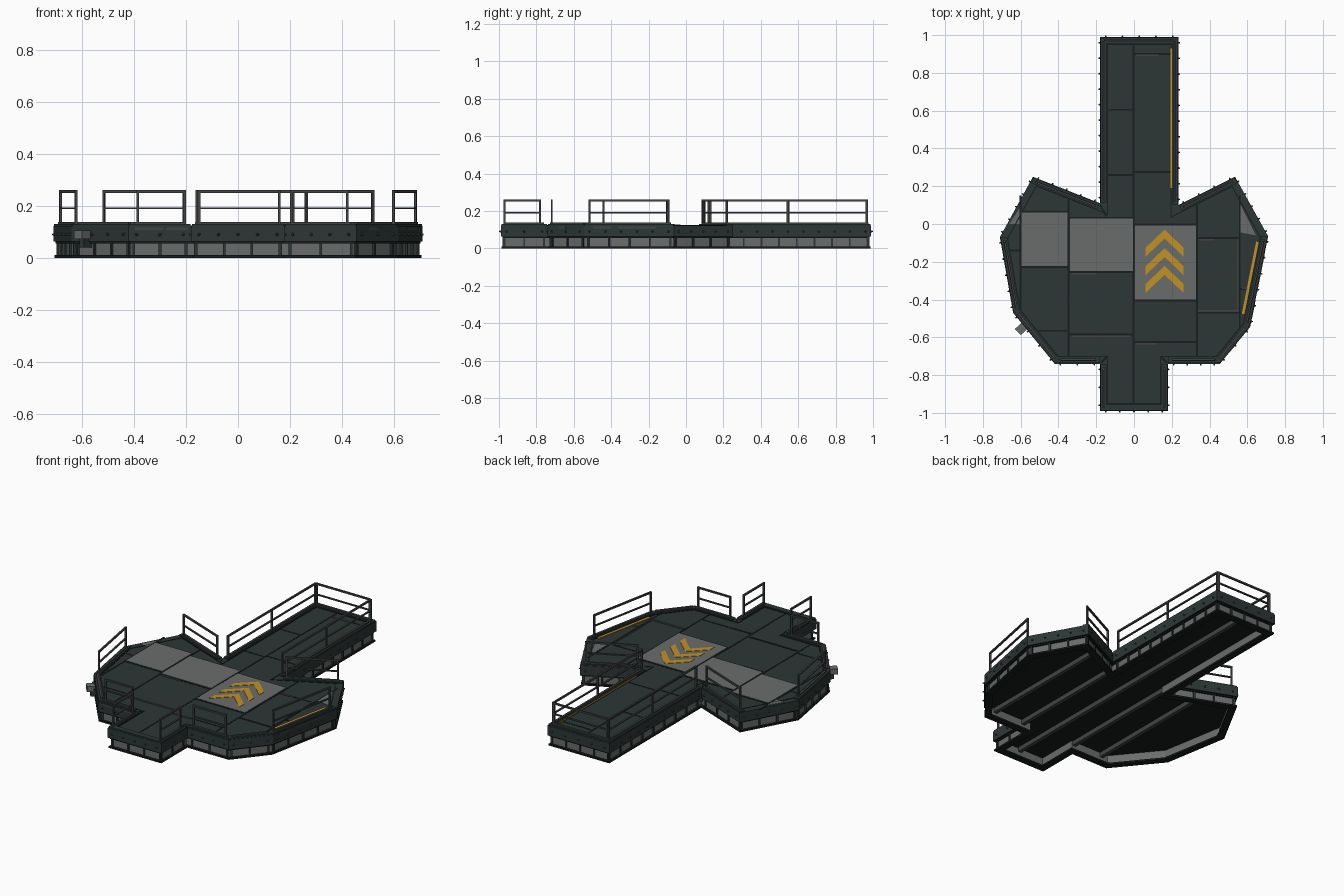
import bpy, bmesh, math
from mathutils import Vector, Matrix

if "Cube" in bpy.data.objects:
    bpy.data.objects.remove(bpy.data.objects["Cube"])


def mat(name, r, g, b):
    m = bpy.data.materials.new(name)
    m.diffuse_color = [((c / 255 + 0.055) / 1.055) ** 2.4 for c in (r, g, b)] + [1]
    m.use_nodes = True
    m.node_tree.nodes["Principled BSDF"].inputs["Base Color"].default_value = m.diffuse_color
    return m


GREEN = mat("dark green steel", 45, 55, 54)
BLACK = mat("near black", 24, 29, 30)
GREY = mat("worn grey steel", 106, 108, 108)
RAIL = mat("rail grey", 66, 68, 68)
YELLOW = mat("hazard yellow", 194, 146, 36)

# platform outline, counter-clockwise from the front tab
P = [Vector(p) for p in [
    (-.18, -.99), (.18, -.99), (.18, -.74), (.455, -.74), (.615, -.545), (.71, -.065),
    (.535, .25), (.235, .1), (.235, .99), (-.18, .99), (-.18, .11), (-.535, .25),
    (-.71, -.07), (-.64, -.47), (-.42, -.74), (-.18, -.74)]]
N = len(P)
DECK = .122


def finish(name, bm, *mats):
    bmesh.ops.recalc_face_normals(bm, faces=bm.faces)
    me = bpy.data.meshes.new(name)
    bm.to_mesh(me)
    bm.free()
    for m in mats:
        me.materials.append(m)
    ob = bpy.data.objects.new(name, me)
    bpy.context.collection.objects.link(ob)
    return ob


def inward(d):
    return Vector((-d.y, d.x))


def offset(k):
    """outline moved inward by k with mitred corners"""
    out = []
    for i in range(N):
        n1 = inward((P[i] - P[i - 1]).normalized())
        n2 = inward((P[(i + 1) % N] - P[i]).normalized())
        out.append(P[i] + (n1 + n2) * (k / (1 + n1.dot(n2))))
    return out


def ring(bm, k0, k1, z0, z1):
    a, b = offset(k0), offset(k1)
    V = [[bm.verts.new((p.x, p.y, z)) for p in pts]
         for pts, z in ((a, z0), (a, z1), (b, z1), (b, z0))]
    for i in range(N):
        j = (i + 1) % N
        for s in range(4):
            t = (s + 1) % 4
            bm.faces.new((V[s][i], V[s][j], V[t][j], V[t][i]))


def prism(bm, pts, z0, z1):
    lo = [bm.verts.new((p[0], p[1], z0)) for p in pts]
    hi = [bm.verts.new((p[0], p[1], z1)) for p in pts]
    bm.faces.new(lo[::-1])
    bm.faces.new(hi)
    for i in range(len(pts)):
        j = (i + 1) % len(pts)
        bm.faces.new((lo[i], lo[j], hi[j], hi[i]))


def bar(bm, p, q, w, z0, z1):
    """box of width w along the line p-q"""
    p, q = Vector(p), Vector(q)
    n = inward((q - p).normalized()) * w / 2
    prism(bm, (p - n, q - n, q + n, p + n), z0, z1)


def edge(i, k=0, t0=0, t1=0):
    """line along outline edge i, moved inward by k, trimmed at the ends"""
    a, b = P[i], P[(i + 1) % N]
    d = (b - a).normalized()
    return a + d * t0 + inward(d) * k, b - d * t1 + inward(d) * k


# deck slab with dark underside
bm = bmesh.new()
prism(bm, P, .062, DECK)
bm.normal_update()
for f in bm.faces:
    f.material_index = 1 if f.normal.z < -.5 else 0
finish("deck_slab", bm, GREEN, BLACK)

# recessed lower wall, flanges and wall dividers
bm = bmesh.new()
ring(bm, .018, .032, .008, .062)
finish("lower_wall", bm, GREY)
bm = bmesh.new()
ring(bm, .004, .045, 0, .01)
ring(bm, .008, .03, .055, .0625)
finish("wall_flanges", bm, BLACK)
bm = bmesh.new()
for i in range(N):
    a, b = edge(i, .016, .02, .02)
    n = max(1, round((b - a).length / .1))
    d = (b - a).normalized() * .005
    for s in range(n + 1):
        c = a.lerp(b, s / n)
        bar(bm, c - d, c + d, .012, .005, .06)
finish("wall_dividers", bm, GREEN)

# beams under the deck: x, front y, back y
bm = bmesh.new()
for x, y0, y1 in [(-.36, -.71, .15), (-.165, -.71, .1), (.02, -.95, .96), (.2, -.71, .96), (.4, -.71, .15)]:
    bar(bm, (x, y0), (x, y1), .022, .035, .063)
finish("underside_beams", bm, RAIL)

# rivets along the side band
bm = bmesh.new()
for i in range(N):
    a, b = edge(i, -.003, .03, .03)
    n = max(2, round((b - a).length / .085))
    d = inward((b - a).normalized())
    rot = Vector((-d.x, -d.y, 0)).to_track_quat('Z', 'Y').to_matrix().to_4x4()
    for s in range(n + 1):
        c = a.lerp(b, s / n)
        bmesh.ops.create_cone(bm, cap_ends=True, segments=6, radius1=.007, radius2=.003, depth=.012,
                              matrix=Matrix.Translation((c.x, c.y, .09)) @ rot)
finish("band_rivets", bm, RAIL)

# raised curbs with a lighter strip, left out on the two open back sides
bm, bm2 = bmesh.new(), bmesh.new()
for i in range(N):
    if i not in (5, 11):
        bar(bm, *edge(i, .019, .003, .003), .032, .115, .13)
        if i:
            bar(bm2, *edge(i, .02, .02, .02), .012, .125, .138)
finish("curbs", bm, GREEN)
finish("curb_strips", bm2, RAIL)
bm = bmesh.new()
ring(bm, .036, .042, .12, .124)
finish("deck_border_seam", bm, BLACK)

# railings: edge, start trim, end trim, spans
bm = bmesh.new()
h = .005
for i, t0, t1, n in [(1, .02, .04, 1), (2, .025, .035, 1), (4, .025, .035, 1), (6, .03, .02, 1),
                     (7, .02, .025, 2), (8, .03, .03, 1), (9, .025, .02, 2), (10, .02, .03, 1),
                     (12, .035, .025, 1), (14, .035, .025, 1), (15, .04, .02, 1)]:
    a, b = edge(i, .022, t0, t1)
    d = (b - a).normalized() * h
    for z in (.187, .25):
        bar(bm, a - d, b + d, 2 * h, z, z + (.01 if z > .2 else .007))
    for s in range(n + 1):
        c = a.lerp(b, s / n)
        bar(bm, c - d, c + d, 2 * h, .12, .252)
finish("railings", bm, RAIL)

# grey deck plates
bm = bmesh.new()
for x0, y0, x1, y1 in [(-.595, -.222, -.352, .06), (-.34, -.248, -.006, .028), (.004, -.4, .328, -.008)]:
    prism(bm, [(x0, y0), (x1, y0), (x1, y1), (x0, y1)], .12, .125)
prism(bm, [(.565, -.045), (.645, -.06), (.565, .1)], .12, .124)
prism(bm, [(-.605, .0), (-.605, .085), (-.66, -.0)], .12, .124)
finish("grey_deck_plates", bm, GREY)

# dark seams between plates
bm = bmesh.new()
for x, y0, y1 in [(-.003, -.95, .95), (-.346, -.7, .13), (.333, -.7, .1), (-.6, -.46, .15), (.56, -.55, .15)]:
    bar(bm, (x, y0), (x, y1), .01, .12, .1235)
for y, x0, x1 in [(.605, -.145, 0), (.26, -.145, 0), (.9, 0, .195), (.275, 0, .195), (.033, -.345, 0),
                  (.065, -.6, -.35), (-.227, -.6, -.35), (-.255, -.345, 0), (-.585, -.345, 0),
                  (-.565, -.53, -.35), (-.405, 0, .333), (-.625, 0, .333), (-.003, 0, .333),
                  (-.075, .333, .56), (-.47, .333, .56), (-.345, .56, .61), (-.14, -.66, -.6)]:
    bar(bm, (x0, y), (x1, y), .01, .12, .1235)
bar(bm, (-.18, .1), (-.145, .04), .01, .12, .1235)
for s in (-1, 1):
    bar(bm, (s * .175, -.735), (s * .14, -.7), .01, .12, .1235)
finish("deck_seams", bm, BLACK)

# worn edges on the deck and on the side band
bm = bmesh.new()
for a, b in [((.34, -.46), (.55, -.46)), ((.548, -.46), (.548, -.08)), ((.01, .893), (.13, .893)),
             ((.01, -.634), (.12, -.634)), ((-.33, -.595), (-.02, -.595)), ((-.33, -.264), (-.2, -.264)),
             ((.345, -.083), (.42, -.083)), ((.575, -.34), (.6, -.34))]:
    bar(bm, a, b, .007, .12, .1245)
for i, s0, s1 in [(14, .1, .55), (14, .6, .95), (4, .1, .3), (4, .38, .8), (3, .3, .5), (9, .2, .3)]:
    a, b = edge(i, 0)
    bar(bm, a.lerp(b, s0), a.lerp(b, s1), .002, .107, .116)
finish("worn_edges", bm, RAIL)

# yellow chevrons and warning stripes
bm = bmesh.new()
for y in (-.03, -.128, -.222):
    for s in (-1, 1):
        prism(bm, [(.162, y), (.162 + s * .1, y - .095), (.162 + s * .1, y - .142), (.162, y - .047)], .122, .127)
bar(bm, (.2, .19), (.2, .93), .012, .12, .127)
bar(bm, *edge(4, .05, .06, .04), .014, .12, .127)
finish("yellow_markings", bm, YELLOW)

# small equipment box on the left front side
bm = bmesh.new()
bar(bm, (-.575, -.535), (-.615, -.572), .045, .072, .105)
finish("side_box", bm, GREY)
bm = bmesh.new()
bar(bm, (-.56, -.52), (-.6, -.558), .025, .04, .075)
finish("side_box_bracket", bm, GREEN)
